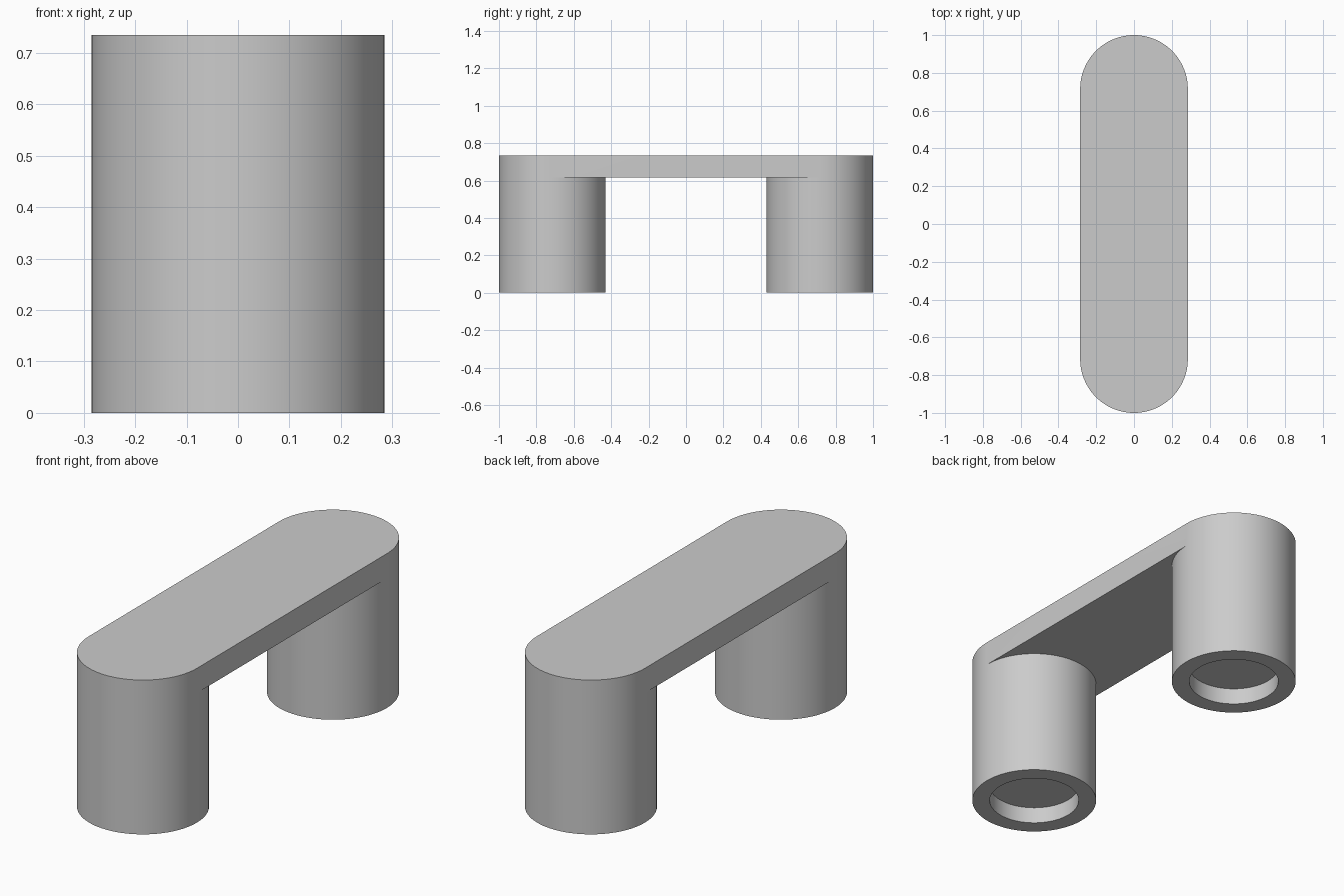
import bpy
import bmesh
import math

cube = bpy.data.objects.get("Cube")
if cube:
    bpy.data.objects.remove(cube, do_unlink=True)

RADIUS = 0.285        # leg and bar half width
CENTRE = 1 - RADIUS   # leg axis distance from the middle
TOP = 0.735
UNDER = 0.617         # underside of the bar
HOLE = 0.205          # recess radius
DEPTH = 0.08          # recess depth
N = 96
HALF = N // 2

grey = bpy.data.materials.new("plain grey")
grey.use_nodes = True
colour = (0.6, 0.6, 0.6, 1)
grey.diffuse_color = colour
grey.node_tree.nodes["Principled BSDF"].inputs["Base Color"].default_value = colour

bm = bmesh.new()


def ring(side, radius, z, count=N):
    """Circle (or its outer arc) of points around the leg on one side."""
    angles = [2 * math.pi * k / N for k in range(count)]
    return [bm.verts.new((side * radius * math.cos(a),
                          side * (CENTRE + radius * math.sin(a)), z)) for a in angles]


def bridge(lower, upper, closed=True):
    n = len(upper)
    for k in range(n if closed else n - 1):
        j = (k + 1) % n
        bm.faces.new((lower[k], lower[j], upper[j], upper[k]))


# Legs with a round recess in each foot, and the rounded ends of the bar
unders, tops = [], []
for side in (1, -1):
    foot = ring(side, RADIUS, 0)
    under = ring(side, RADIUS, UNDER)
    top = ring(side, RADIUS, TOP, HALF + 1)
    rim = ring(side, HOLE, 0)
    floor = ring(side, HOLE, DEPTH)
    bridge(foot, under)
    bridge(under, top, closed=False)
    bridge(rim, foot)
    bridge(floor, rim)
    bm.faces.new(reversed(floor))
    unders.append(under)
    tops.append(top)

# Flat top, long sides and underside of the bar
bm.faces.new(tops[0] + tops[1])
for a, b in ((0, 1), (1, 0)):
    bm.faces.new((unders[a][HALF], unders[b][0], tops[b][0], tops[a][HALF]))
inner = [under[HALF:] + under[:1] for under in unders]
bm.faces.new(inner[0] + inner[1])

bmesh.ops.recalc_face_normals(bm, faces=bm.faces)
mesh = bpy.data.meshes.new("bridge_handle")
bm.to_mesh(mesh)
bm.free()
mesh.materials.append(grey)

handle = bpy.data.objects.new("bridge_handle", mesh)
bpy.context.collection.objects.link(handle)
bpy.ops.object.select_all(action='DESELECT')
handle.select_set(True)
bpy.context.view_layer.objects.active = handle
bpy.ops.object.shade_smooth_by_angle(angle=math.radians(30))
